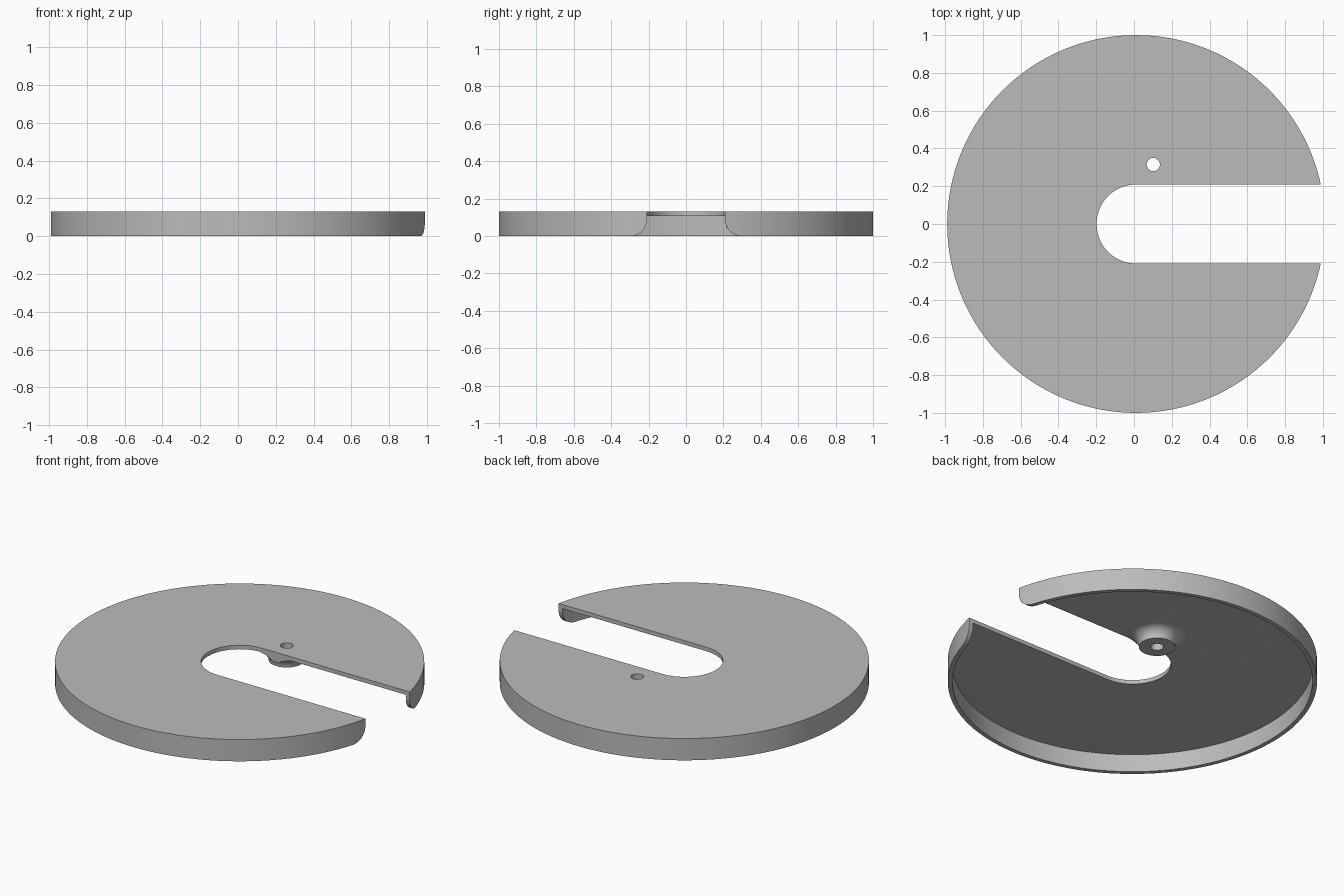
import bpy, bmesh
from math import sin, cos, pi, radians
from mathutils import Vector

cube = bpy.data.objects.get("Cube")
if cube:
    bpy.data.objects.remove(cube, do_unlink=True)

CX = 0.011            # disc axis
HEIGHT, FLOOR = 0.13, 0.106
WALL, SLOT = 0.025, 0.209
HOLE = Vector((0.102, 0.315, 0))

grey = bpy.data.materials.new("plain grey")
grey.use_nodes = True
colour = (0.5, 0.5, 0.5, 1)
grey.diffuse_color = colour
grey.node_tree.nodes["Principled BSDF"].inputs["Base Color"].default_value = colour


def make_object(name, bm):
    bmesh.ops.remove_doubles(bm, verts=bm.verts, dist=1e-5)
    bmesh.ops.dissolve_degenerate(bm, edges=bm.edges, dist=1e-6)
    bmesh.ops.recalc_face_normals(bm, faces=bm.faces)
    mesh = bpy.data.meshes.new(name)
    bm.to_mesh(mesh)
    bm.free()
    mesh.materials.append(grey)
    obj = bpy.data.objects.new(name, mesh)
    bpy.context.collection.objects.link(obj)
    return obj


def lathe(name, profile, centre, steps):
    """Revolve an (r, z) profile that starts and ends on the axis."""
    bm = bmesh.new()
    rings = []
    for r, z in profile:
        if r == 0:
            rings.append([bm.verts.new((centre[0], centre[1], z))])
        else:
            rings.append([bm.verts.new((centre[0] + r * cos(2 * pi * i / steps),
                                        centre[1] + r * sin(2 * pi * i / steps), z))
                          for i in range(steps)])
    for a, b in zip(rings, rings[1:]):
        if len(a) == 1 or len(b) == 1:
            bm.faces.new(b if len(a) == 1 else a)
            continue
        for i in range(steps):
            j = (i + 1) % steps
            bm.faces.new((a[i], a[j], b[j], b[i]))
    return make_object(name, bm)


def prism(name, points, offset):
    bm = bmesh.new()
    face = bm.faces.new([bm.verts.new(p) for p in points])
    result = bmesh.ops.extrude_face_region(bm, geom=[face])
    moved = [v for v in result["geom"] if isinstance(v, bmesh.types.BMVert)]
    bmesh.ops.translate(bm, verts=moved, vec=offset)
    return make_object(name, bm)


def combine(target, tool, operation):
    mod = target.modifiers.new(operation.title(), "BOOLEAN")
    mod.operation, mod.solver, mod.object = operation, "EXACT", tool
    tool.hide_render = True
    bpy.context.view_layer.objects.active = target
    bpy.ops.object.modifier_apply(modifier=mod.name)
    bpy.data.objects.remove(tool, do_unlink=True)


# Shallow pan: flat top with a thin skirt hanging from its rim
inner = 1 - WALL
disc = lathe("slotted_cover", [(0, HEIGHT), (1, HEIGHT), (1, 0), (inner, 0),
                               (inner, FLOOR), (0, FLOOR)], (CX, 0), 128)

# Flared boss below the top
tip, flare = 0.098, 0.062
arc = [(tip + flare * (1 - cos(a)), FLOOR - flare * (1 - sin(a)))
       for a in (radians(9 * i) for i in range(11))]
boss = lathe("screw_boss", [(0, FLOOR - flare)] + arc
             + [(tip + flare, 0.118), (0, 0.118)], HOLE, 48)
combine(disc, boss, "UNION")

# Open slot with a round inner end
slot = [(CX + SLOT * cos(a), SLOT * sin(a), -0.1)
        for a in (radians(90 + 5 * i) for i in range(37))]
slot += [(1.2, -SLOT, -0.1), (1.2, SLOT, -0.1)]
combine(disc, prism("slot_cutter", slot, (0, 0, 0.4)), "DIFFERENCE")

# Rounded lower corners where the skirt meets the slot
R = 0.088
for side in (-1, 1):
    corner = [(0.8, side * (SLOT + R * (1 - cos(a))), R * (1 - sin(a)))
              for a in (radians(7.5 * i) for i in range(13))]
    corner += [(0.8, side * (SLOT + R), -0.1), (0.8, side * 0.1, -0.1),
               (0.8, side * 0.1, R)]
    combine(disc, prism("corner_cutter", corner, (0.4, 0, 0)), "DIFFERENCE")

# Screw hole through top and boss
hole = lathe("hole_cutter", [(0, -0.1), (0.035, -0.1), (0.035, 0.3), (0, 0.3)], HOLE, 32)
combine(disc, hole, "DIFFERENCE")

bpy.ops.object.select_all(action="DESELECT")
disc.select_set(True)
bpy.context.view_layer.objects.active = disc
bpy.ops.object.shade_smooth_by_angle(angle=radians(30))
